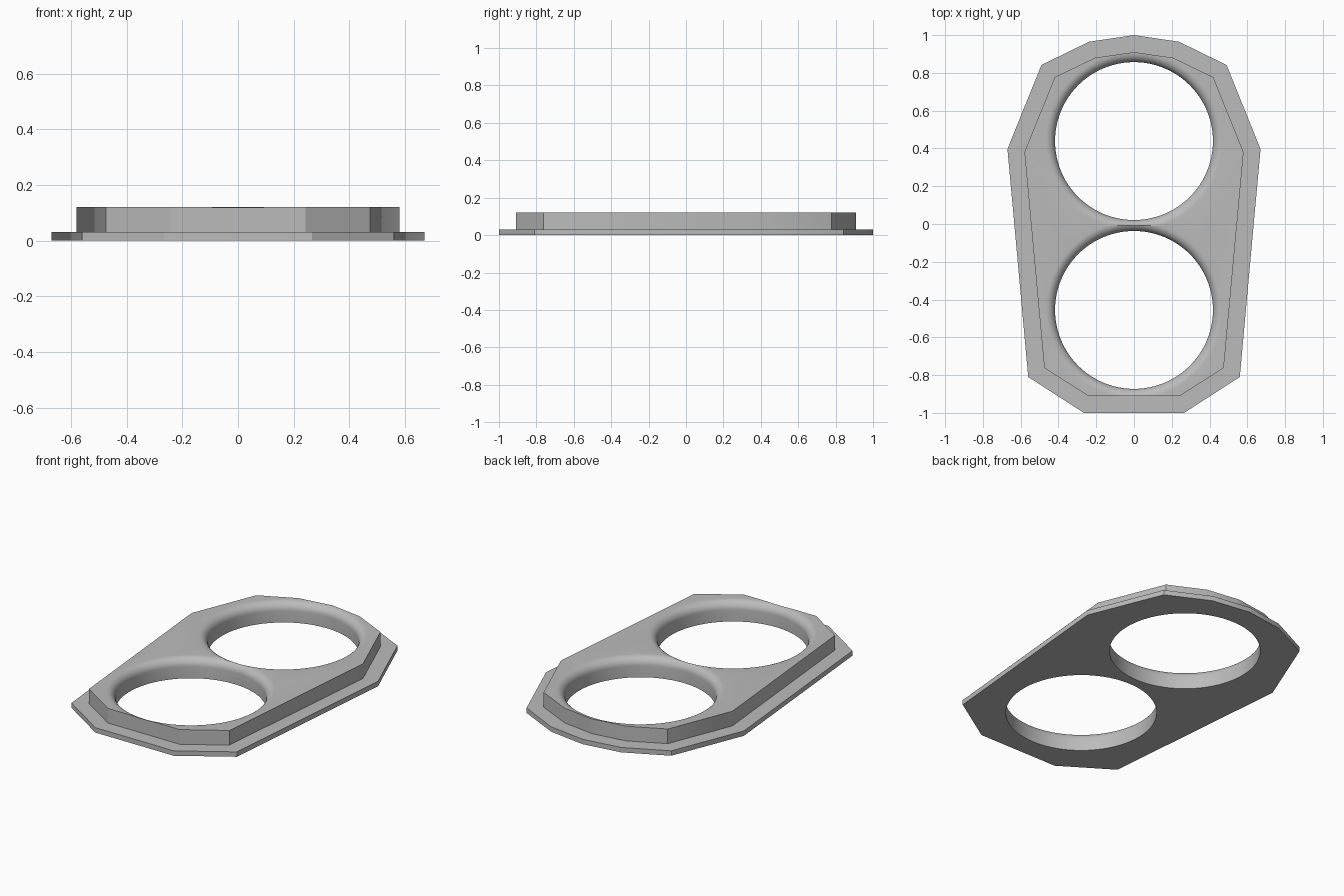
import bpy, bmesh, math

cube = bpy.data.objects.get("Cube")
if cube:
    bpy.data.objects.remove(cube, do_unlink=True)

# One plain grey
grey = bpy.data.materials.new("grey")
grey.use_nodes = True
colour = (0.5, 0.5, 0.5, 1)
grey.diffuse_color = colour
grey.node_tree.nodes["Principled BSDF"].inputs["Base Color"].default_value = colour


def make_object(name, bm):
    bmesh.ops.recalc_face_normals(bm, faces=bm.faces[:])
    mesh = bpy.data.meshes.new(name)
    bm.to_mesh(mesh)
    bm.free()
    obj = bpy.data.objects.new(name, mesh)
    mesh.materials.append(grey)
    bpy.context.collection.objects.link(obj)
    return obj


def stack_rings(name, rings):
    """Closed solid skinned through rings of equal point count."""
    bm = bmesh.new()
    loops = [[bm.verts.new(p) for p in ring] for ring in rings]
    n = len(loops[0])
    for a, b in zip(loops, loops[1:]):
        for i in range(n):
            j = (i + 1) % n
            bm.faces.new((a[i], a[j], b[j], b[i]))
    bm.faces.new(loops[0])
    bm.faces.new(loops[-1])
    return make_object(name, bm)


def outline(half, z):
    """Mirror a half outline, which starts on the centre line at the back."""
    pts = half + [(-x, y) for x, y in reversed(half) if x > 0]
    return [(x, y, z) for x, y in pts]


# Stepped body: wide flange below, narrower raised block above
FLANGE = [(0, 1.0), (0.238, 0.965), (0.49, 0.842), (0.67, 0.397), (0.56, -0.81), (0.265, -1.0)]
BLOCK = [(0, 0.91), (0.207, 0.88), (0.42, 0.777), (0.58, 0.38), (0.475, -0.762), (0.243, -0.91)]
STEP, TOP = 0.03, 0.12
body = stack_rings("ring_plate", [outline(FLANGE, 0), outline(FLANGE, STEP),
                                  outline(BLOCK, STEP), outline(BLOCK, TOP)])

# Round holes with a rounded upper rim
RADIUS, FILLET, SEGMENTS, STEPS = 0.418, 0.05, 96, 8
profile = [(RADIUS, -0.1)]
for k in range(STEPS + 1):
    a = math.pi / 2 * k / STEPS
    profile.append((RADIUS + FILLET * (1 - math.cos(a)), TOP - FILLET + FILLET * math.sin(a)))
profile.append((RADIUS + FILLET, 0.3))


def circle(r, y, z):
    return [(r * math.cos(t), y + r * math.sin(t), z)
            for t in (2 * math.pi * i / SEGMENTS for i in range(SEGMENTS))]


bpy.ops.object.select_all(action='DESELECT')
bpy.context.view_layer.objects.active = body
body.select_set(True)
for label, y in (("back", 0.439), ("front", -0.455)):
    cutter = stack_rings(label + "_hole_cutter", [circle(r, y, z) for r, z in profile])
    cutter.hide_render = True
    cut = body.modifiers.new(label + "_hole", 'BOOLEAN')
    cut.operation = 'DIFFERENCE'
    cut.solver = 'EXACT'
    cut.object = cutter
    bpy.ops.object.modifier_apply(modifier=cut.name)
    bpy.data.objects.remove(cutter, do_unlink=True)

bpy.ops.object.shade_smooth_by_angle(angle=math.radians(30))
